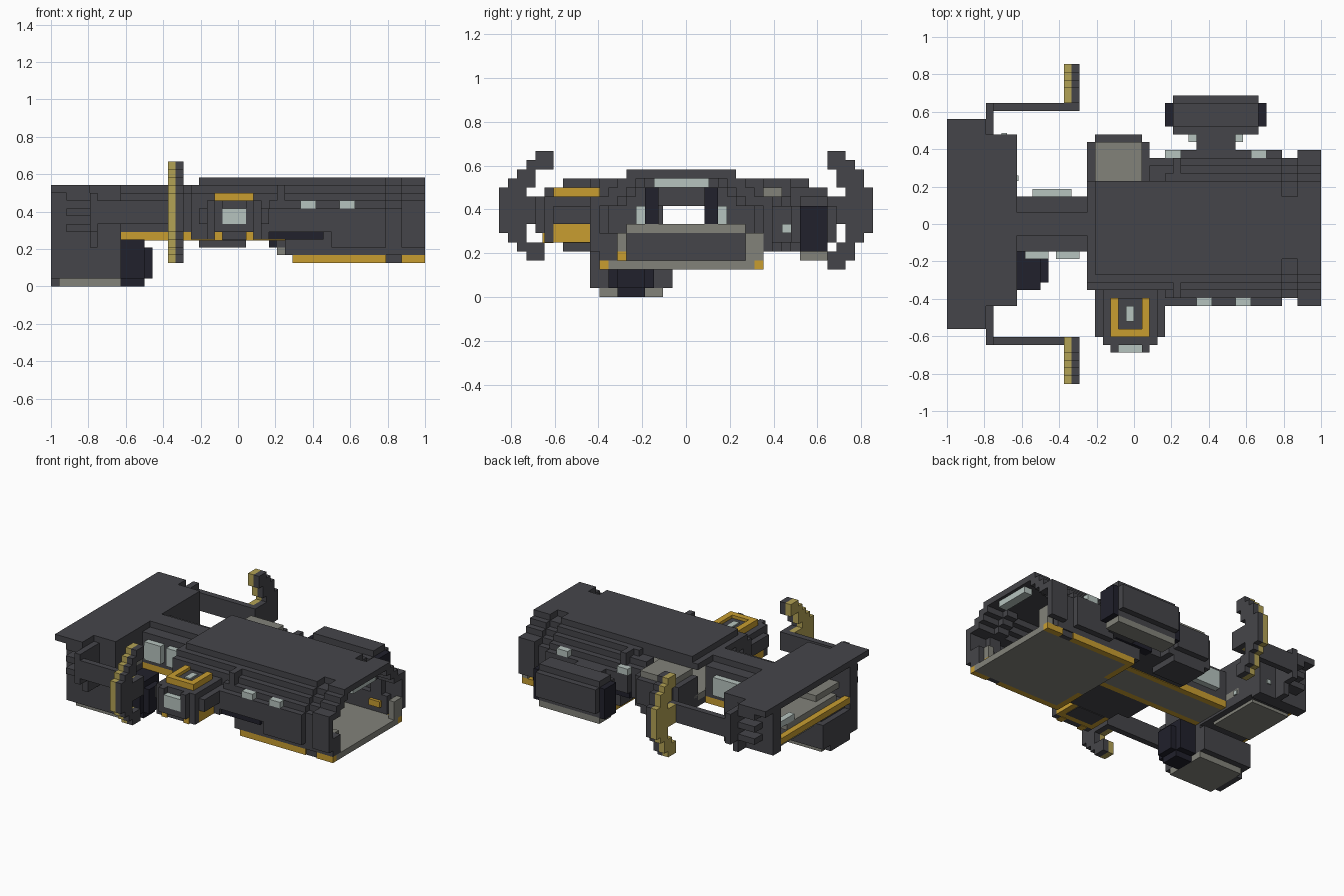
import bpy
import bmesh
from mathutils import Matrix, Vector

cube = bpy.data.objects.get("Cube")
if cube:
    bpy.data.objects.remove(cube)

UNIT = 1 / 24          # edge of one block
MID = Vector((24, 20.5, 0))


def material(name, *rgb):
    mat = bpy.data.materials.new(name)
    mat.use_nodes = True
    mat.diffuse_color = (*rgb, 1)
    mat.node_tree.nodes["Principled BSDF"].inputs["Base Color"].default_value = (*rgb, 1)
    return mat


dark = material("charcoal", .06, .06, .068)
navy = material("navy black", .015, .015, .025)
gray = material("warm gray", .225, .225, .195)
light = material("pale glass", .47, .55, .52)
gold = material("gold", .58, .34, .03)
khaki = material("khaki", .45, .36, .09)


def part(name, mat, *boxes):
    """One object from boxes given as (x0, x1, y0, y1, z0, z1) in blocks."""
    bm = bmesh.new()
    for x0, x1, y0, y1, z0, z1 in boxes:
        centre = Vector((x0 + x1, y0 + y1, z0 + z1)) / 2 - MID
        size = Vector((x1 - x0, y1 - y0, z1 - z0)) * UNIT
        bmesh.ops.create_cube(bm, matrix=Matrix.Translation(centre * UNIT) @ Matrix.Diagonal((*size, 1)))
    mesh = bpy.data.meshes.new(name)
    bm.to_mesh(mesh)
    bm.free()
    mesh.materials.append(mat)
    obj = bpy.data.objects.new(name, mesh)
    bpy.context.collection.objects.link(obj)


def pair(x0, x1, y0, y1, z0, z1, axis=20):
    """A box and its copy mirrored across the hull's long axis."""
    return [(x0, x1, y0, y1, z0, z1),
            (x0, x1, 2 * axis - y1, 2 * axis - y0, z0, z1)]


# Stepped hull shell, open at the +x end, with a recessed rib near it
def shell(x0, x1, low, shrink=0):
    inset = 10 + shrink
    boxes = pair(x0, x1, inset, inset + 1, low, 10)
    for step in range(1, 4):
        boxes += pair(x0, x1, inset + step, inset + step + 2, 9 + step, 10 + step)
    return boxes


part("hull_middle", dark, *shell(28, 36, 7))
part("hull_bay", dark, *shell(36, 43, 5))
part("hull_rib", dark, *shell(43, 45, 4, 1))
part("hull_end", dark, *shell(45, 48, 5), *pair(45, 48, 10, 11, 10, 11))
part("hull_roof", dark, (19, 43, 14, 26, 13, 14), (45, 48, 14, 26, 13, 14),
     (43, 45, 16, 24, 13, 14))
part("hull_neck", dark, (18, 28, 12, 14, 6, 12), (18, 28, 26, 28, 6, 11),
     (18, 28, 13, 16, 11, 13), (18, 28, 15, 26, 12, 13), (26, 28, 26, 28, 11, 12))
part("hull_skirt", dark, *pair(31, 43, 11, 12, 4, 7),
     (45, 46, 28, 29, 4, 7), (45, 48, 11, 13, 4, 7))
part("hull_undercut", navy, *pair(28, 35, 10.5, 12, 6, 7))

# Bay floor with gold rims
part("bay_floor", gray, (32, 48, 12, 28, 3, 4), (31, 32, 17, 23, 3, 4))
part("bay_floor_rim", gold, *pair(31, 43, 11, 12, 3, 4), *pair(45, 48, 11, 12, 3, 4),
     *pair(31, 32, 12, 17, 3, 4))
part("bay_floor_rib", dark, *pair(43, 45, 11.2, 12, 3, 4))
part("bay_pillars", gray, (47, 48, 27, 29, 4, 7), (46, 47, 13, 14, 5, 7))
part("bay_gold_trim", gold, (46, 47, 13, 14, 4, 5), (43, 45, 27.5, 28, 5, 6))

# Upper deck and bulkhead between bay and corridor
part("bay_step", dark, (30, 31, 11, 29, 4, 7))
part("deck", gray, (1, 9, 14, 27, 7, 8), (9, 18, 18, 23, 7, 8), (18, 31, 14, 27, 7, 8))
part("deck_underside", dark, (18, 31, 12, 28, 6, 7))
part("bulkhead", dark, *pair(29, 30, 11, 16, 7, 13), (29, 30, 16, 24, 10, 12))
part("bulkhead_posts", navy, *pair(30, 31, 16, 17.5, 8, 12))
part("bulkhead_lights", light, *pair(30, 30.5, 15, 16, 8, 10))
part("ceiling_lamp", light, (46, 47.5, 17, 23, 12, 13))

# Side lights on the hull
part("front_lights", light, (32, 34, 10, 11, 10, 11), (37, 39, 10, 11, 10, 11))
part("back_lights", light, (28, 30, 29, 30, 10, 11), (39, 41, 29, 30, 10, 11))

# Narrow corridor joining the hull and the rear block, with a gold-edged keel
part("corridor_walls", dark, (9, 18, 17, 18, 7, 12), (9, 18, 23, 24, 7, 12))
part("corridor_roof", dark, (9, 18, 18, 23, 11, 12), (9, 18, 19, 22, 12, 13))
part("corridor_keel", gray, (9, 31, 18, 23, 5.9, 7))
part("corridor_gold_edge", gold, (9, 31, 17, 18, 5.9, 7), (9, 31, 23, 24, 5.9, 7))
part("corridor_windows", light, (10, 13, 16, 17, 8, 11), (14, 17, 16, 17, 8, 11),
     (11, 16, 24, 25, 8, 11))

# Rear block, open at the -x end
part("block_roof", dark, (0, 5, 7, 34, 12, 13), (5, 9, 10, 32, 12, 13))
part("block_walls", dark, (0, 9, 10, 12, 5, 12), (0, 9, 30, 32, 5, 12),
     (5, 6, 7, 10, 5, 12), (5, 6, 32, 34, 5, 12))
part("block_inner_wall", dark, (8, 9, 12, 17, 6, 12), (8, 9, 24, 30, 6, 12))
part("block_fins", dark, *[(2, 5, y, y + 3, z, z + 1)
                           for y in (7, 31) for z in (7, 9, 11)])
part("block_floor", dark, (1, 9, 12, 30, 5.5, 6.5))
part("block_floor_edge", gold, (0, 1, 12, 30, 6, 7))
part("block_under_plate", gray, (1, 8, 20, 29, 5, 5.5))
part("block_ledges", gray, (2, 5, 12, 18, 8, 9), (2, 5, 29, 30, 8, 9))
part("block_lamp", light, (1, 2, 25, 29, 8, 9))
part("block_dots", light, (9, 9.2, 26, 26.7, 7, 7.7), (7, 7.7, 32, 32.2, 7, 7.7))

# Lower pod under the block with its nozzle
part("lower_pod", dark, (0, 9, 10, 19, 1, 5), (1, 9, 11, 18, 5, 6), (0, 1, 12, 17, 0, 1))
part("lower_pod_base", gray, (1, 9, 11, 18, 0, 1))
part("nozzle", navy, (9, 12, 12, 17, 1, 6), (9, 12, 13, 16, 0, 1), (9, 13, 13, 16, 1, 5))


# Swept arms, each ending in a stepped crescent hook; a row holds the
# distances of its outer and inner edge from the hook's tip, bottom row first
def hook(side, tip, inward, bottom, rows):
    for name, mat, x in (("_hook_edge", khaki, 15), ("_hook", dark, 16)):
        boxes = []
        for z, (outer, inner) in enumerate(rows, bottom):
            near, far = sorted((tip + inward * outer, tip + inward * inner))
            boxes.append((x, x + 1, near, far, z, z + 1))
        part(side + name, mat, *boxes)


belly = [(0, 3), (0, 5), (0, 5), (0, 5), (0, 3)]
hook("front", 0, 1, 4, [(3, 5), (2, 5), (1, 3), *belly, (1, 4), (2, 4), (3, 6), (4, 6)])
hook("back", 41, -1, 3, [(3, 5), (2, 5), (2, 4), (1, 3), *belly, (1, 4), (1, 4), (2, 5), (3, 5)])
part("front_arm", dark, (5, 17, 5, 6, 8, 11), (5, 6, 5, 8, 7, 12))
part("back_arm", dark, (5, 17, 35, 36, 8, 11), (5, 6, 33, 36, 7, 12))

# Front pod with window, gold collar and gold skirt
part("front_pod", dark, (19, 28, 6, 12, 8, 10), (20, 27, 6, 12, 10, 11),
     (20, 27, 5, 6, 6, 11), (20, 28, 10, 12, 6, 8), (21, 26, 7, 10, 5.9, 6.1))
part("front_pod_skirt", gold, (20, 27, 6, 10, 6, 8))
part("front_pod_window_frame", dark, (21, 22, 4, 5, 7, 11), (25, 26, 4, 5, 7, 11),
     (22, 25, 4, 5, 7, 8))
part("front_pod_window", light, (22, 25, 4, 5, 8, 10))
part("front_pod_feet", gold, (21, 22, 4.8, 6, 5.9, 7), (25, 26, 4.8, 6, 5.9, 7))
part("front_pod_collar", gold, (21, 22, 6, 11, 11, 12), (25, 26, 6, 11, 11, 12),
     (22, 25, 6, 7, 11, 12))
part("front_pod_top", dark, (22, 25, 7, 11, 11, 11.5))
part("front_pod_top_lamp", light, (23, 24, 8, 10, 11.5, 11.7))

# Back cabin with a gray top
part("back_cabin", dark, (18, 26, 26, 31, 6, 11), (19, 25, 31, 32, 7, 11),
     (26, 28, 26, 29, 6, 11), (19, 25, 26, 31, 5, 6))
part("back_cabin_top", gray, (19, 25, 26, 31, 11, 12))

# Back turret pod on a short neck
part("turret_neck", dark, (32, 37, 29, 32, 6, 10))
part("turret_lights", light, (31, 32, 31, 32, 7, 8), (37, 38, 31, 32, 7, 8))
part("turret_body", dark, (29, 40, 32, 37, 6, 10), (29, 40, 33, 36, 5, 11))
part("turret_caps", navy, (28, 29, 33, 36, 5, 10), (40, 41, 33, 36, 5, 10))
part("turret_base", gray, (29, 40, 33, 36, 4, 5))
